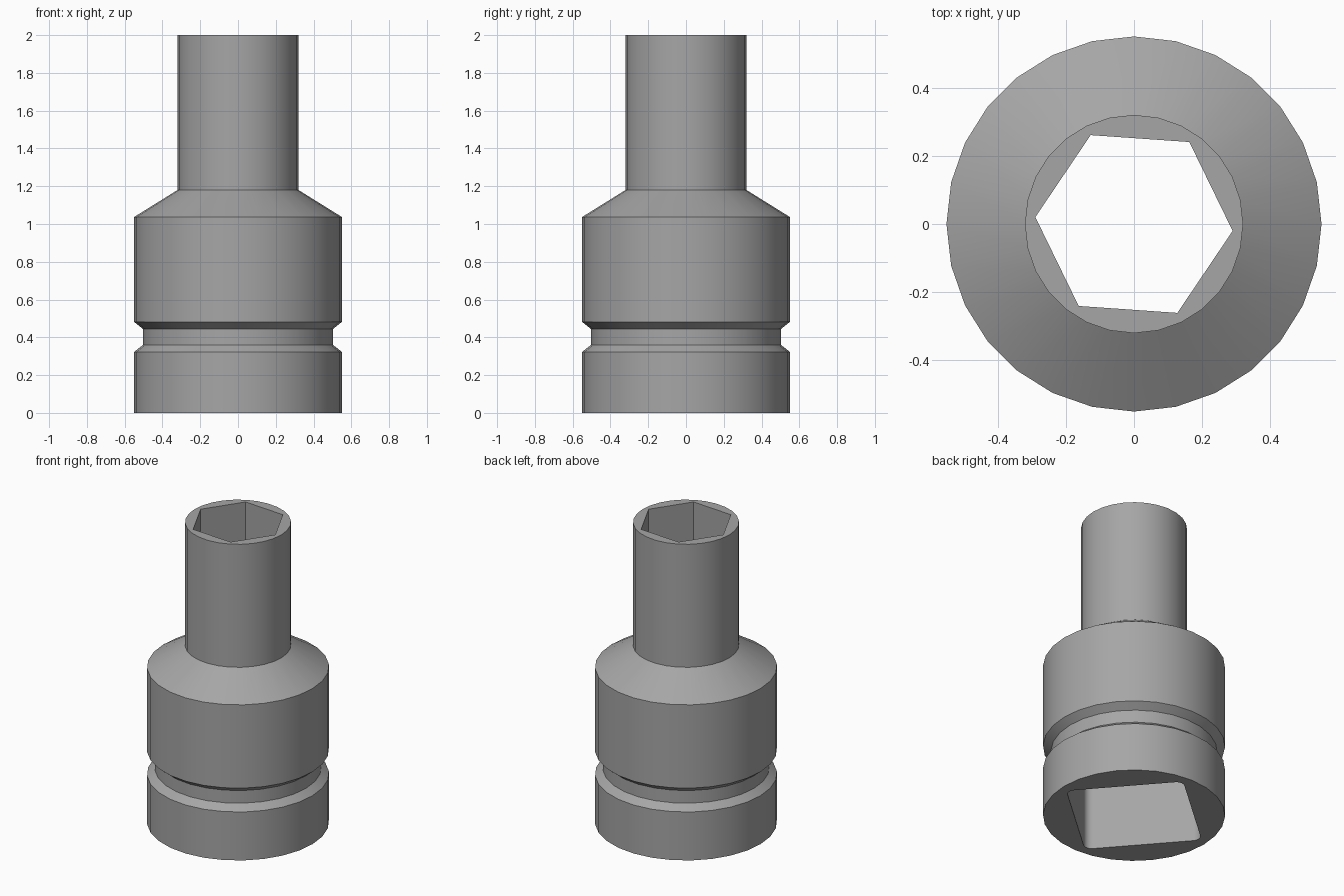
import bpy, bmesh, math

if "Cube" in bpy.data.objects:
    bpy.data.objects.remove(bpy.data.objects["Cube"])

TWIST = math.radians(-4)
STEP_Z = 0.77          # where the square drive hole meets the hex bore
bm = bmesh.new()


def loop(points, z):
    """Closed ring of vertices and edges at height z."""
    vs = [bm.verts.new((x, y, z)) for x, y in points]
    for a, b in zip(vs, vs[1:] + vs[:1]):
        bm.edges.new((a, b))
    return vs


def polygon(r, n, turn=0.0):
    return [(r * math.cos(turn + math.tau * i / n),
             r * math.sin(turn + math.tau * i / n)) for i in range(n)]


def rounded_square(half, fillet, turn, steps=5):
    pts = []
    for k in range(4):
        base = turn + k * math.pi / 2
        d = (half - fillet) * math.sqrt(2)
        cx, cy = d * math.cos(base), d * math.sin(base)
        for i in range(steps + 1):
            a = base - math.pi / 4 + math.pi / 2 * i / steps
            pts.append((cx + fillet * math.cos(a), cy + fillet * math.sin(a)))
    return pts


def wall(lower, upper):
    n = len(lower)
    for i in range(n):
        j = (i + 1) % n
        bm.faces.new((lower[i], lower[j], upper[j], upper[i]))


def ring_cap(a, b):
    """Flat face between an outer and an inner loop."""
    edges = [bm.edges.get((l[i - 1], l[i])) for l in (a, b) for i in range(len(l))]
    bmesh.ops.triangle_fill(bm, edges=edges, use_beauty=True)


# Outer turned body: base, groove, main barrel, shoulder, neck
profile = [(0.55, 0), (0.55, 0.323), (0.503, 0.36), (0.503, 0.444),
           (0.55, 0.482), (0.55, 1.037), (0.32, 1.18), (0.32, 2.0)]
rings = [loop(polygon(r, 28), z) for r, z in profile]
for low, high in zip(rings, rings[1:]):
    wall(low, high)

# Square drive hole from below and hex bore from above
square = rounded_square(0.357, 0.05, TWIST)
sq_low, sq_high = loop(square, 0), loop(square, STEP_Z)
hexagon = polygon(0.29, 6, TWIST)
hex_low, hex_high = loop(hexagon, STEP_Z), loop(hexagon, 2.0)
wall(sq_low, sq_high)
wall(hex_low, hex_high)

# Bottom face, inner step and top rim
ring_cap(rings[0], sq_low)
ring_cap(sq_high, hex_low)
ring_cap(rings[-1], hex_high)
bmesh.ops.recalc_face_normals(bm, faces=bm.faces)

mesh = bpy.data.meshes.new("impact_socket")
bm.to_mesh(mesh)
bm.free()
socket = bpy.data.objects.new("impact_socket", mesh)
bpy.context.collection.objects.link(socket)

steel = bpy.data.materials.new("grey steel")
steel.diffuse_color = (0.38, 0.38, 0.38, 1)
steel.use_nodes = True
steel.node_tree.nodes["Principled BSDF"].inputs["Base Color"].default_value = steel.diffuse_color
mesh.materials.append(steel)

bpy.context.view_layer.objects.active = socket
socket.select_set(True)
bpy.ops.object.shade_smooth_by_angle(angle=math.radians(25))
